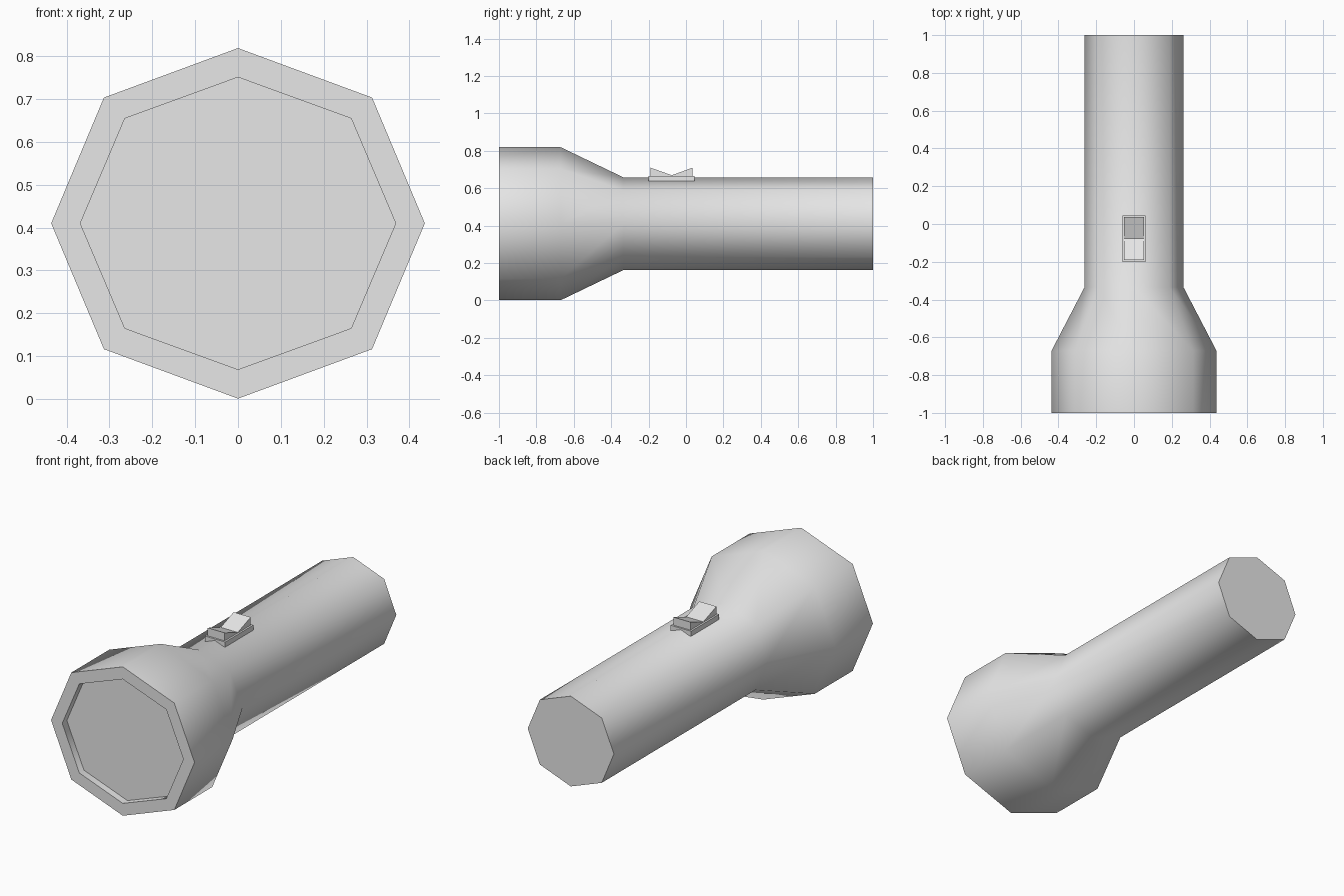
import bpy
import bmesh
import math

cube = bpy.data.objects.get("Cube")
if cube:
    bpy.data.objects.remove(cube, do_unlink=True)

grey = bpy.data.materials.new("light_grey")
grey.use_nodes = True
colour = (0.8, 0.8, 0.8, 1)
grey.diffuse_color = colour
shader = next(n for n in grey.node_tree.nodes if n.type == 'BSDF_PRINCIPLED')
shader.inputs["Base Color"].default_value = colour

AXIS_Z = 0.41
SIDES = 8


def finish(name, bm, smooth_angle=0):
    """Fix normals, mark sharp edges and link the mesh as an object."""
    bmesh.ops.recalc_face_normals(bm, faces=bm.faces)
    for face in bm.faces:
        face.smooth = smooth_angle > 0
    for edge in bm.edges:
        edge.smooth = edge.calc_face_angle(0) < math.radians(smooth_angle)
    mesh = bpy.data.meshes.new(name)
    bm.to_mesh(mesh)
    bm.free()
    mesh.materials.append(grey)
    obj = bpy.data.objects.new(name, mesh)
    bpy.context.collection.objects.link(obj)
    return obj


def ring(bm, rx, rz, y):
    """Slightly flattened octagon around the long axis."""
    verts = []
    for i in range(SIDES):
        a = i * math.tau / SIDES
        swell = 1.015 if i % 2 else 1
        verts.append(bm.verts.new((rx * swell * math.cos(a), y,
                                   AXIS_Z + rz * swell * math.sin(a))))
    return verts


def prism(name, profile, half_width):
    """Extrude a (y, z) side profile across x."""
    bm = bmesh.new()
    left, right = ([bm.verts.new((x, y, z)) for y, z in profile]
                   for x in (half_width, -half_width))
    bm.faces.new(left)
    bm.faces.new(right)
    for i in range(len(profile)):
        j = (i + 1) % len(profile)
        bm.faces.new((left[i], left[j], right[j], right[i]))
    return finish(name, bm)


# Body: recessed lens, rim, flared head and handle in one shell
stations = [
    (0.368, 0.341, -0.96),
    (0.368, 0.341, -1.0),
    (0.436, 0.409, -1.0),
    (0.436, 0.409, -0.67),
    (0.262, 0.248, -0.335),
    (0.262, 0.248, 1.0),
]
bm = bmesh.new()
rings = [ring(bm, *s) for s in stations]
for a, b in zip(rings, rings[1:]):
    for i in range(SIDES):
        j = (i + 1) % SIDES
        bm.faces.new((a[i], a[j], b[j], b[i]))
bm.faces.new(rings[0])
bm.faces.new(rings[-1])
finish("flashlight_body", bm, 60)

# Switch: flat base plate and a V-topped rocker
prism("switch_base", [(-0.2, 0.638), (0.045, 0.638),
                      (0.045, 0.666), (-0.2, 0.666)], 0.062)
prism("switch_rocker", [(-0.19, 0.65), (0.036, 0.65), (0.036, 0.71),
                        (-0.076, 0.669), (-0.19, 0.71)], 0.052)
